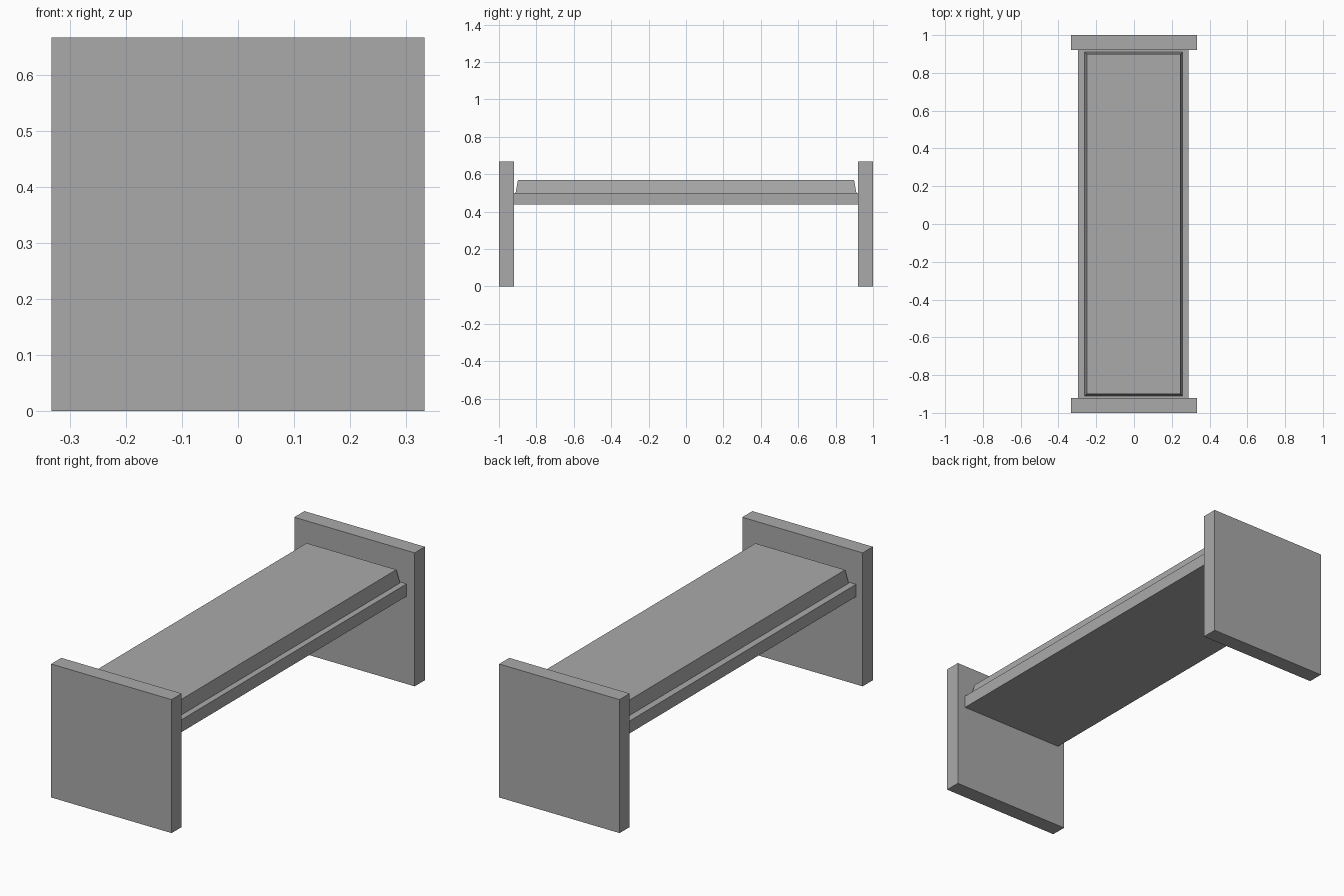
import bpy
import bmesh

cube = bpy.data.objects.get("Cube")
if cube:
    bpy.data.objects.remove(cube, do_unlink=True)

# Single plain grey
grey = bpy.data.materials.new("grey")
grey.use_nodes = True
colour = (0.4, 0.4, 0.4, 1)
grey.diffuse_color = colour
grey.node_tree.nodes["Principled BSDF"].inputs["Base Color"].default_value = colour


def block(name, low, high, taper=0.0):
    """Box between two corners, with its top face drawn in by taper."""
    bm = bmesh.new()
    bmesh.ops.create_cube(bm, size=1)
    for v in bm.verts:
        top = v.co.z > 0
        for i in range(3):
            positive = v.co[i] > 0
            v.co[i] = high[i] if positive else low[i]
            if top and i < 2:
                v.co[i] += -taper if positive else taper
    mesh = bpy.data.meshes.new(name)
    bm.to_mesh(mesh)
    bm.free()
    mesh.materials.append(grey)
    obj = bpy.data.objects.new(name, mesh)
    bpy.context.collection.objects.link(obj)
    return obj


# Upright end panels
block("front_end_panel", (-0.333, -1, 0), (0.333, -0.92, 0.667))
block("back_end_panel", (-0.333, 0.92, 0), (0.333, 1, 0.667))

# Seat board spanning between the panels
block("seat_board", (-0.296, -0.92, 0.438), (0.288, 0.92, 0.5))

# Cushion with sloping sides
block("cushion", (-0.262, -0.911, 0.5), (0.258, 0.911, 0.568), taper=0.012)
